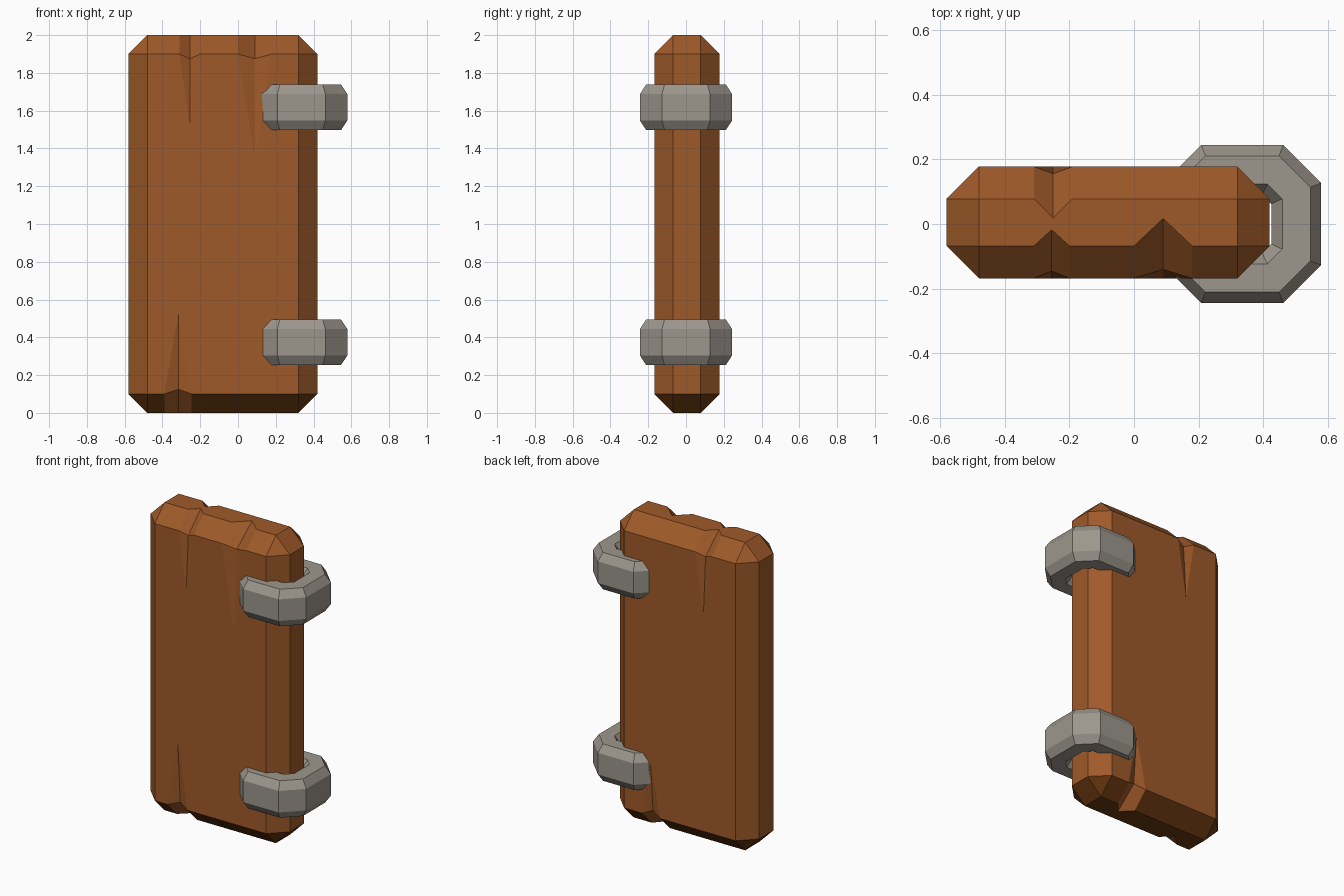
import bpy, bmesh

if "Cube" in bpy.data.objects:
    bpy.data.objects.remove(bpy.data.objects["Cube"])

def material(name, rgb):
    m = bpy.data.materials.new(name)
    m.diffuse_color = (*rgb, 1)
    m.use_nodes = True
    m.node_tree.nodes["Principled BSDF"].inputs["Base Color"].default_value = m.diffuse_color
    return m

wood = material("brown wood", (0.345, 0.101, 0.022))
dark_wood = material("dark damp wood", (0.14, 0.038, 0.005))
iron = material("grey iron", (0.335, 0.305, 0.265))

def finish(bm, name, *mats):
    bmesh.ops.remove_doubles(bm, verts=bm.verts, dist=1e-5)
    bmesh.ops.recalc_face_normals(bm, faces=bm.faces)
    me = bpy.data.meshes.new(name)
    bm.to_mesh(me)
    bm.free()
    for m in mats:
        me.materials.append(m)
    ob = bpy.data.objects.new(name, me)
    bpy.context.collection.objects.link(ob)
    return ob

# Plank: chamfered board with split-wood notches in its long end edges
X0, X1, YF, YB, H, C = -0.58, 0.42, -0.168, 0.178, 2.0, 0.1
bm = bmesh.new()

def face(pts, notch=False):
    f = bm.faces.new([bm.verts.new(p) for p in pts])
    # the whole bottom end is dark, except inside the splits
    if not notch and max(p[2] for p in pts) < C + 0.03:
        f.material_index = 1

def end_edge(front, top, notches):
    """Chamfer strip of one long end edge; returns its cap row and its side row."""
    y, s = (YF, 1) if front else (YB, -1)
    def z(d):
        return H - d if top else d
    cap, mid, side = [], [], []
    def plain(x):
        cap.append((x, y + s * C, z(0)))
        mid.append((x, y, z(C)))
        side.append((x, y, z(C)))
    plain(X0 + C)
    for x, left, right, cut, dent, length in notches:
        plain(left)
        cap.append((x, y + s * (C + cut), z(0)))
        mid.append((x, y + s * dent, z(C + 0.025)))
        side.append((x, y, z(length)))
        plain(right)
        apex = (x, y, z(length))
        face([(left, y, z(C)), mid[-2], apex])
        face([mid[-2], (right, y, z(C)), apex])
    plain(X1 - C)
    for i in range(len(cap) - 1):
        face([cap[i], cap[i + 1], mid[i + 1], mid[i]], notch=i % 3 != 0)
    return cap, side

# notch: centre x, left, right, cap cut, side dent, length
ft = end_edge(True, True, [(-0.255, -0.31, -0.20, 0.05, 0.022, 0.48),
                           (0.09, 0.0, 0.18, 0.085, 0.027, 0.66)])
bt = end_edge(False, True, [(-0.25, -0.31, -0.19, 0.06, 0.022, 0.49)])
fb = end_edge(True, False, [(-0.315, -0.39, -0.245, 0.07, 0.025, 0.53)])
bb = end_edge(False, False, [(0.13, 0.06, 0.19, 0.07, 0.025, 0.44)])
face(ft[0] + bt[0][::-1])
face(fb[0] + bb[0][::-1])
face(ft[1] + fb[1][::-1])
face(bt[1] + bb[1][::-1])

# Narrow sides, their chamfers and the corner triangles
for x, s in ((X0, 1), (X1, -1)):
    ya, yb, xi = YF + C, YB - C, x + s * C
    face([(x, ya, C), (x, yb, C), (x, yb, H - C), (x, ya, H - C)])
    for y, yi in ((YF, ya), (YB, yb)):
        face([(x, yi, C), (xi, y, C), (xi, y, H - C), (x, yi, H - C)])
        for zc, ze in ((C, 0), (H - C, H)):
            face([(x, yi, zc), (xi, y, zc), (xi, yi, ze)])
    for zc, ze in ((C, 0), (H - C, H)):
        face([(x, ya, zc), (x, yb, zc), (xi, yb, ze), (xi, ya, ze)])
finish(bm, "plank", wood, dark_wood)

# Rings: eight-sided, chamfered section (half width, half flat, z offset)
SECTION = [(0.244, 0.127, -0.07), (0.244, 0.127, 0.07), (0.211, 0.114, 0.12),
           (0.124, 0.078, 0.12), (0.09, 0.062, 0.07), (0.09, 0.062, -0.07),
           (0.124, 0.078, -0.12), (0.211, 0.114, -0.12)]

def ring(name, zc):
    bm = bmesh.new()
    loops = []
    for a, b, dz in SECTION:
        octagon = [(a, -b), (a, b), (b, a), (-b, a), (-a, b), (-a, -b), (-b, -a), (b, -a)]
        loops.append([bm.verts.new((0.335 + x, y, zc + dz)) for x, y in octagon])
    for i in range(8):
        p, q = loops[i], loops[(i + 1) % 8]
        for j in range(8):
            k = (j + 1) % 8
            bm.faces.new((p[j], p[k], q[k], q[j]))
    finish(bm, name, iron)

ring("upper_hinge_ring", 1.618)
ring("lower_hinge_ring", 0.374)
